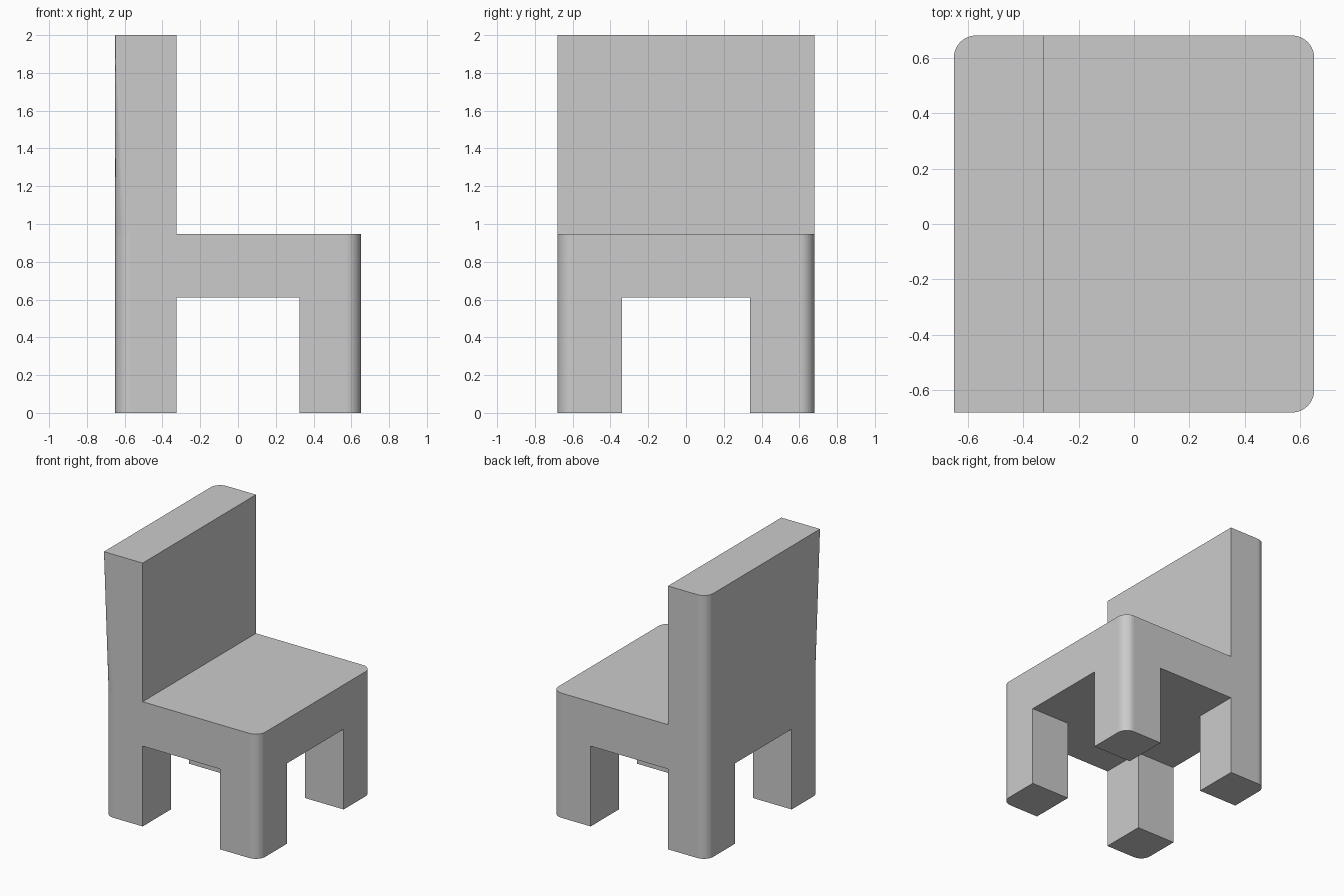
import bpy, bmesh
from math import sin, cos, pi

if "Cube" in bpy.data.objects:
    bpy.data.objects.remove(bpy.data.objects["Cube"])

HX, HY = 0.65, 0.68            # half footprint
LX, LY = 0.325, 0.34           # inner faces of legs
Z_UNDER, Z_SEAT, Z_TOP = 0.61, 0.947, 2.0
R, SEG = 0.08, 10              # corner rounding


def rounded_plan():
    pts = []
    for k, (sx, sy) in enumerate([(1, 1), (-1, 1), (-1, -1), (1, -1)]):
        for i in range(SEG + 1):
            a = pi / 2 * (k + i / SEG)
            pts.append((sx * (HX - R) + R * cos(a), sy * (HY - R) + R * sin(a)))
    return pts


def extrude(bm, faces, dz):
    out = bmesh.ops.extrude_face_region(bm, geom=faces, use_keep_orig=True)
    verts = [g for g in out["geom"] if isinstance(g, bmesh.types.BMVert)]
    bmesh.ops.translate(bm, verts=verts, vec=(0, 0, dz))


def pull(bm, faces, dz):
    # extrude part of a closed body and remove the covered faces
    extrude(bm, faces, dz)
    bmesh.ops.delete(bm, geom=faces, context='FACES')
    bmesh.ops.recalc_face_normals(bm, faces=bm.faces[:])


bm = bmesh.new()

# seat slab
plan = bm.faces.new([bm.verts.new((x, y, Z_UNDER)) for x, y in rounded_plan()])
extrude(bm, [plan], Z_SEAT - Z_UNDER)

# divide the slab into a 3 x 3 plan
for s in (-1, 1):
    for co, no in (((s * LX, 0, 0), (1, 0, 0)), ((0, s * LY, 0), (0, 1, 0))):
        geom = bm.verts[:] + bm.edges[:] + bm.faces[:]
        bmesh.ops.bisect_plane(bm, geom=geom, dist=1e-5, plane_co=co, plane_no=no)


def level_faces(z, test):
    return [f for f in bm.faces if all(abs(v.co.z - z) < 1e-4 for v in f.verts)
            and test(f.calc_center_median())]


# legs from the corner cells, backrest from the rear strip
pull(bm, level_faces(Z_UNDER, lambda c: abs(c.x) > LX and abs(c.y) > LY), -Z_UNDER)
pull(bm, level_faces(Z_SEAT, lambda c: c.x < -LX), Z_TOP - Z_SEAT)

# one backrest corner tapers from round to a sharp point at the top
for v in bm.verts:
    if v.co.z > Z_TOP - 0.01 and v.co.x < -HX + R + 1e-3 and v.co.y < -HY + R + 1e-3:
        v.co.x, v.co.y = -HX, -HY
bmesh.ops.remove_doubles(bm, verts=bm.verts[:], dist=1e-5)
bmesh.ops.dissolve_limit(bm, angle_limit=0.005, verts=bm.verts[:], edges=bm.edges[:])
bmesh.ops.recalc_face_normals(bm, faces=bm.faces[:])

mesh = bpy.data.meshes.new("chair")
bm.to_mesh(mesh)
bm.free()
bpy.context.collection.objects.link(bpy.data.objects.new("chair", mesh))
